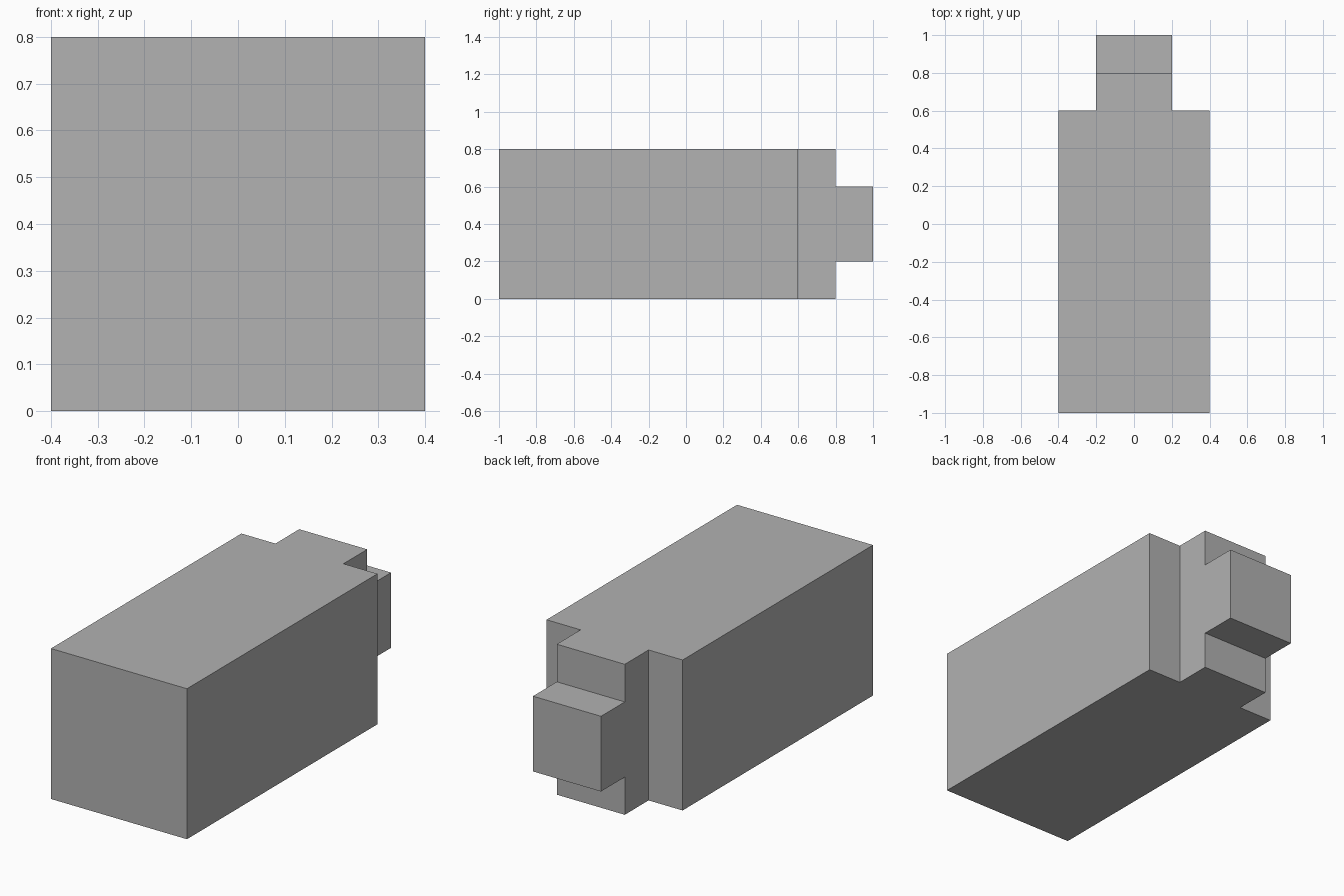
import bpy
import bmesh
from mathutils import Vector

cube = bpy.data.objects.get("Cube")
if cube:
    bpy.data.objects.remove(cube, do_unlink=True)

HEIGHT = 0.8
GREY = (0.445, 0.445, 0.445, 1.0)

mat = bpy.data.materials.new("plain grey")
mat.use_nodes = True
mat.diffuse_color = GREY
mat.node_tree.nodes["Principled BSDF"].inputs["Base Color"].default_value = GREY

# Stepped plan: wide body with a narrower neck at the back
half = [(0.4, -1.0), (0.4, 0.6), (0.2, 0.6), (0.2, 0.8)]
plan = half + [(-x, y) for x, y in reversed(half)]

bm = bmesh.new()
base = bm.faces.new([bm.verts.new((x, y, 0)) for x, y in plan])
up = bmesh.ops.extrude_face_region(bm, geom=[base], use_keep_orig=True)
bmesh.ops.translate(bm, vec=(0, 0, HEIGHT),
                    verts=[v for v in up["geom"] if isinstance(v, bmesh.types.BMVert)])
bmesh.ops.recalc_face_normals(bm, faces=bm.faces[:])

# Split only the back face of the neck into three bands
def back_faces():
    return [f for f in bm.faces if f.calc_center_median().y > 0.79]

for z in (0.2, 0.6):
    faces = back_faces()
    edges = {e for f in faces for e in f.edges}
    verts = {v for f in faces for v in f.verts}
    bmesh.ops.bisect_plane(bm, geom=faces + list(edges) + list(verts),
                           plane_co=(0, 0, z), plane_no=(0, 0, 1))

# Pull the middle band out into the tab
middle = min(back_faces(), key=lambda f: abs(f.calc_center_median().z - HEIGHT / 2))
tab = bmesh.ops.extrude_discrete_faces(bm, faces=[middle])["faces"][0]
bmesh.ops.translate(bm, vec=Vector((0, 0.2, 0)), verts=tab.verts[:])
bmesh.ops.recalc_face_normals(bm, faces=bm.faces[:])

mesh = bpy.data.meshes.new("stepped_block")
bm.to_mesh(mesh)
bm.free()
mesh.materials.append(mat)
bpy.context.collection.objects.link(bpy.data.objects.new("stepped_block", mesh))
